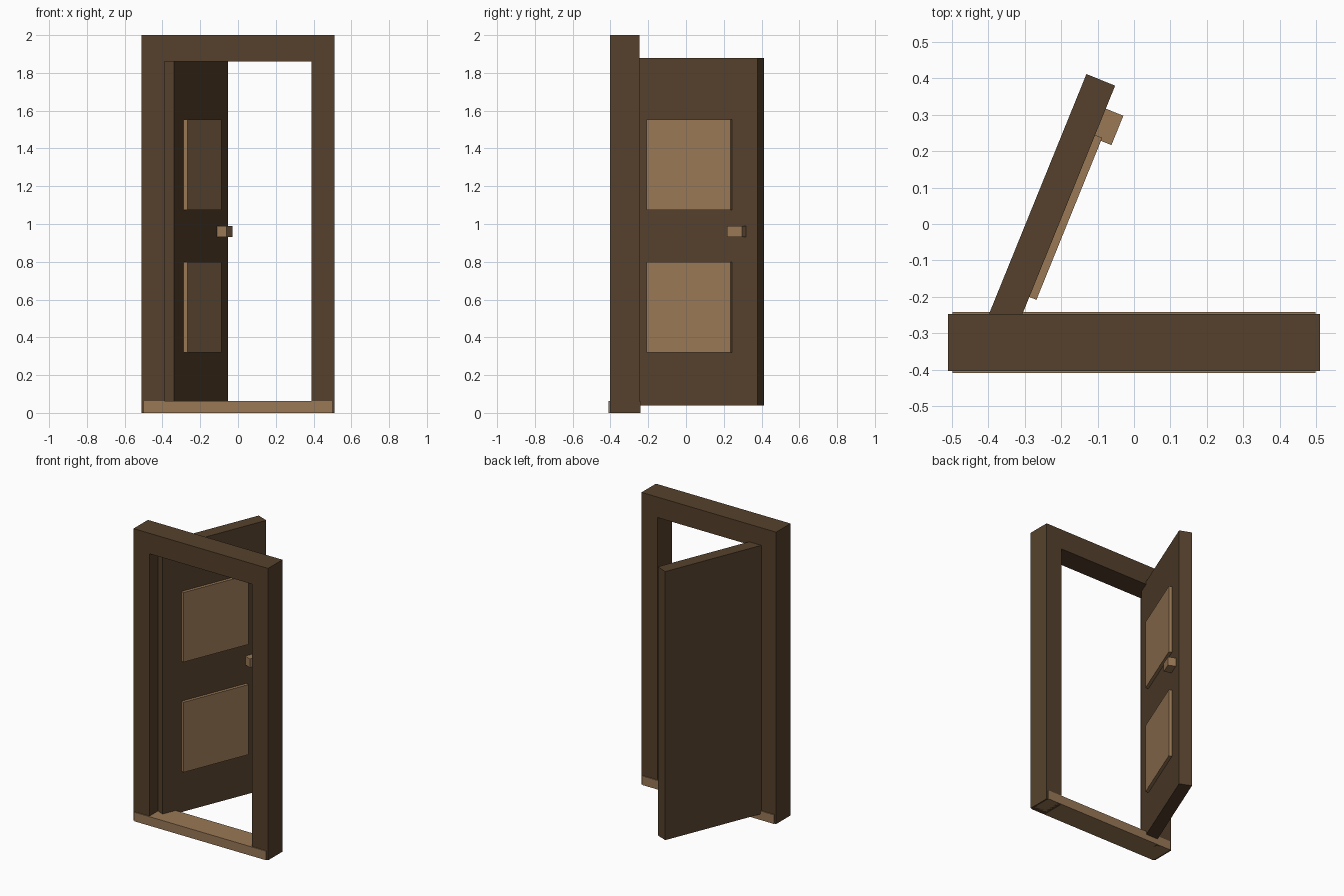
import bpy, bmesh, math
from mathutils import Matrix

if "Cube" in bpy.data.objects:
    bpy.data.objects.remove(bpy.data.objects["Cube"])


def material(name, rgb):
    m = bpy.data.materials.new(name)
    m.diffuse_color = (*rgb, 1)
    m.use_nodes = True
    m.node_tree.nodes["Principled BSDF"].inputs["Base Color"].default_value = m.diffuse_color
    return m


dark = material("dark wood", (0.092, 0.053, 0.025))
light = material("light wood", (0.319, 0.189, 0.094))


def box(name, x, y, z, mat, matrix=Matrix()):
    """Box spanning the (min, max) ranges, placed by an optional matrix."""
    bm = bmesh.new()
    bmesh.ops.create_cube(bm, size=1)
    for v in bm.verts:
        v.co = [r[0] + (c + 0.5) * (r[1] - r[0]) for c, r in zip(v.co, (x, y, z))]
    me = bpy.data.meshes.new(name)
    bm.to_mesh(me)
    bm.free()
    me.materials.append(mat)
    ob = bpy.data.objects.new(name, me)
    ob.matrix_world = matrix
    bpy.context.collection.objects.link(ob)
    return ob


# Door frame: one outline with the opening cut out, extruded in depth
bm = bmesh.new()
outline = [(-0.51, 0), (-0.39, 0), (-0.39, 1.86), (0.39, 1.86),
           (0.39, 0), (0.51, 0), (0.51, 2), (-0.51, 2)]
face = bm.faces.new([bm.verts.new((x, -0.403, z)) for x, z in outline])
ext = bmesh.ops.extrude_face_region(bm, geom=[face])
bmesh.ops.translate(bm, vec=(0, 0.156, 0),
                    verts=[g for g in ext["geom"] if isinstance(g, bmesh.types.BMVert)])
bmesh.ops.recalc_face_normals(bm, faces=bm.faces)
me = bpy.data.meshes.new("door_frame")
bm.to_mesh(me)
bm.free()
me.materials.append(dark)
bpy.context.collection.objects.link(bpy.data.objects.new("door_frame", me))

# Threshold, slightly proud of the frame front and back
box("threshold", (-0.498, 0.498), (-0.409, -0.241), (0, 0.062), light)

# Open door leaf: local x runs along the leaf, local -y is the panelled face
hinge = Matrix.Translation((-0.34, -0.33, 0)) @ Matrix.Rotation(math.radians(67.9), 4, "Z")
box("door_leaf", (0, 0.766), (0, 0.085), (0.04, 1.88), dark, hinge)

# Raised panels and handle
for name, z in (("lower_panel", (0.32, 0.80)), ("upper_panel", (1.075, 1.552))):
    box(name, (0.14, 0.62), (-0.021, 0.01), z, light, hinge)
box("door_handle", (0.611, 0.698), (-0.052, 0.005), (0.93, 0.99), light, hinge)
